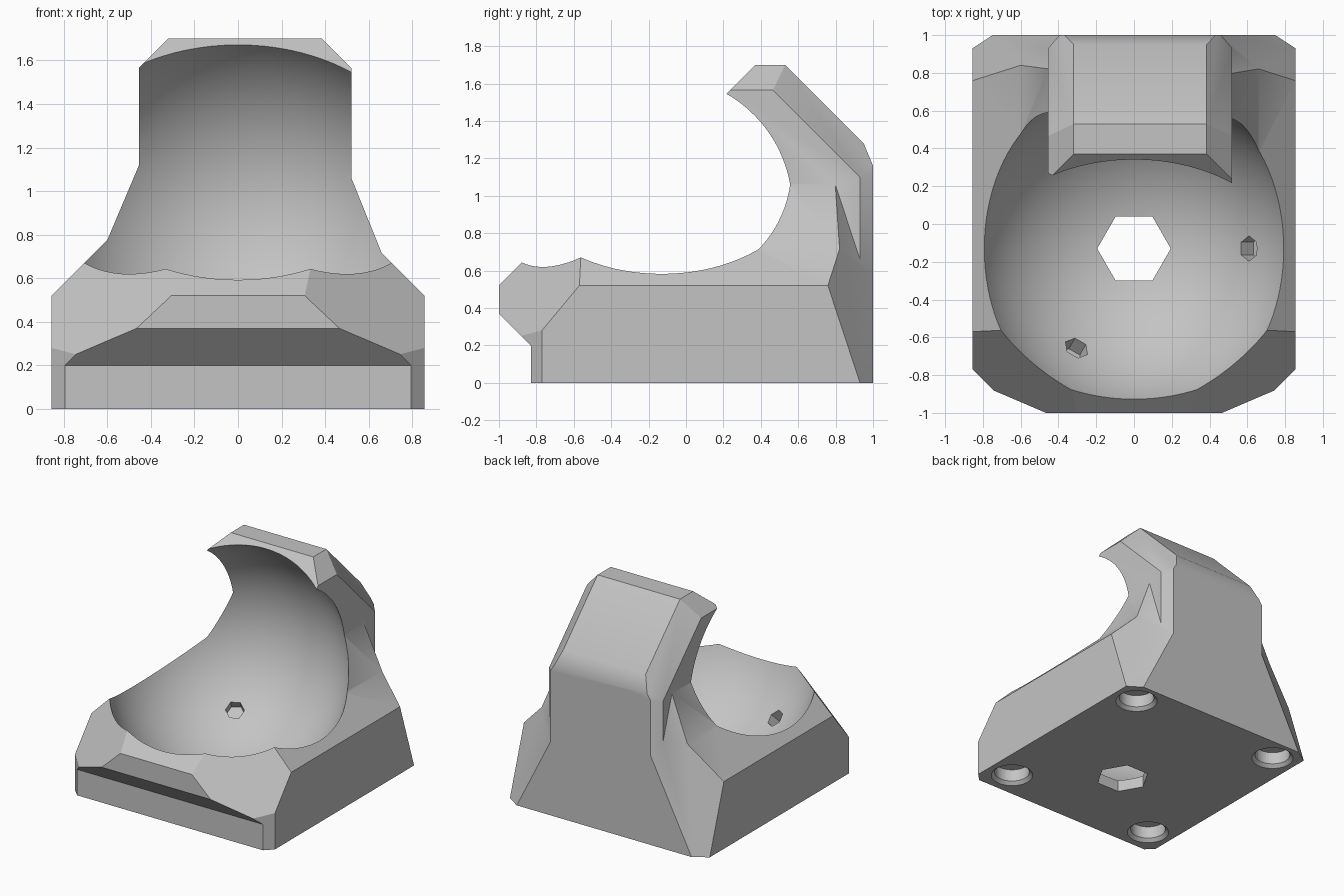
import bpy, bmesh, math
from mathutils import Vector, Matrix

if "Cube" in bpy.data.objects:
    bpy.data.objects.remove(bpy.data.objects["Cube"])

grey = bpy.data.materials.new("light_grey")
grey.diffuse_color = (0.55, 0.55, 0.55, 1)
grey.use_nodes = True
grey.node_tree.nodes["Principled BSDF"].inputs["Base Color"].default_value = grey.diffuse_color
CENTRE, RADIUS = Vector((0, -0.13, 0.94)), 0.87


def finish(name, bm):
    bmesh.ops.recalc_face_normals(bm, faces=bm.faces[:])
    me = bpy.data.meshes.new(name)
    bm.to_mesh(me)
    bm.free()
    me.materials.append(grey)
    ob = bpy.data.objects.new(name, me)
    bpy.context.collection.objects.link(ob)
    return ob


def prism(points, direction):
    """Closed prism from a list of 3D points swept along a vector."""
    bm = bmesh.new()
    face = bm.faces.new([bm.verts.new(p) for p in points])
    new = bmesh.ops.extrude_face_region(bm, geom=[face], use_keep_orig=True)["geom"]
    for v in new:
        if isinstance(v, bmesh.types.BMVert):
            v.co += Vector(direction)
    bmesh.ops.recalc_face_normals(bm, faces=bm.faces[:])
    return bm


def trim(bm, normal, dist):
    """Keep the side where normal . p <= dist, and close the cut."""
    n = Vector(normal)
    cut = bmesh.ops.bisect_plane(bm, geom=bm.verts[:] + bm.edges[:] + bm.faces[:], dist=1e-5,
                                 plane_co=n * (dist / n.length_squared), plane_no=n.normalized(),
                                 clear_outer=True)["geom_cut"]
    edges = [e for e in cut if isinstance(e, bmesh.types.BMEdge) and e.is_boundary]
    if edges:
        bmesh.ops.edgenet_fill(bm, edges=edges)


def combine(body, tool, operation):
    tool.hide_render = True
    mod = body.modifiers.new("combine", 'BOOLEAN')
    mod.operation, mod.solver, mod.object = operation, 'EXACT', tool
    bpy.context.view_layer.objects.active = body
    bpy.ops.object.modifier_apply(modifier=mod.name)
    bpy.data.objects.remove(tool)


def ring(centre, radius, sides, u=(1, 0, 0), v=(0, 1, 0)):
    return [Vector(centre) + radius * (math.cos(a) * Vector(u) + math.sin(a) * Vector(v))
            for a in (2 * math.pi * i / sides for i in range(sides))]


# Base block with sloped shoulders, trimmed at the front lip and corners
shoulder = [(-.855, 0), (.855, 0), (.855, .52), (.66, .715), (.5, 1.11),
            (-.435, 1.165), (-.6, .775), (-.855, .52)]
bm = prism([(x, -1, z) for x, z in shoulder], (0, 2, 0))
trim(bm, (0, -1, 1), 1.52)
for s in (-1, 1):
    trim(bm, (.94 * s, -1.2, 1), .28 + .94 * .855 + 1.2 * .77)   # front corner slope
    trim(bm, (s, -1, 0), 1.625)                                  # front upright chamfer
    trim(bm, (.65 * s, 1, .33), 1.486)                           # back corner slope
body = finish("cradle_body", bm)

# Undercut below the front lip
under = [(-.83, -.1), (-.83, .2), (-1.1, .47), (-1.1, -.1)]
combine(body, finish("lip_cutter", prism([(-1.2, y, z) for y, z in under], (2.4, 0, 0))), 'DIFFERENCE')

# Overhanging back hook with chamfered edges
hook = [(0, .1), (0, 1.33), (.37, 1.7), (.53, 1.7), (.95, 1.28), (1, 1.16), (1, .1)]
left, right = .455, .52
bm = prism([(-left, y, z) for y, z in hook], (left + right, 0, 0))
for s, w in ((-1, left), (1, right)):
    trim(bm, (s, 0, 1), w + 1.565)
    trim(bm, (s, .675, .675), w + .675 * 2.03)
    trim(bm, (s, .85, 0), w + .85 * .93)
combine(body, finish("hook", bm), 'UNION')

# Spherical bowl
bm = bmesh.new()
bmesh.ops.create_uvsphere(bm, u_segments=96, v_segments=64, radius=RADIUS,
                          matrix=Matrix.Translation(CENTRE))
combine(body, finish("bowl_cutter", bm), 'DIFFERENCE')

# Central hexagonal through hole
combine(body, finish("drain_cutter", prism(ring((0, -.13, -.1), .195, 6), (0, 0, .4))), 'DIFFERENCE')

# Three small hexagonal sockets in the bowl
for k in range(3):
    a = math.radians(120 * k)
    d = Vector((.61 * math.cos(a), .61 * math.sin(a), -.62)).normalized()
    t = Vector((-math.sin(a), math.cos(a), 0))
    pts = ring(CENTRE + d * (RADIUS - .1), .067, 6, t, d.cross(t))
    combine(body, finish("socket_cutter", prism(pts, d * .19)), 'DIFFERENCE')

# Four round foot recesses with a countersunk rim
for x in (-.655, .655):
    for y in (-.62, .81):
        bm = prism(ring((x, y, -.05), .128, 40), (0, 0, .17))
        combine(body, finish("foot_cutter", bm), 'DIFFERENCE')
        bm = bmesh.new()
        bmesh.ops.create_cone(bm, cap_ends=True, segments=40, radius1=.175, radius2=.125, depth=.05,
                              matrix=Matrix.Translation((x, y, .003)))
        combine(body, finish("foot_rim_cutter", bm), 'DIFFERENCE')

bpy.ops.object.select_all(action='DESELECT')
body.select_set(True)
bpy.context.view_layer.objects.active = body
bpy.ops.object.shade_smooth_by_angle(angle=math.radians(30))
